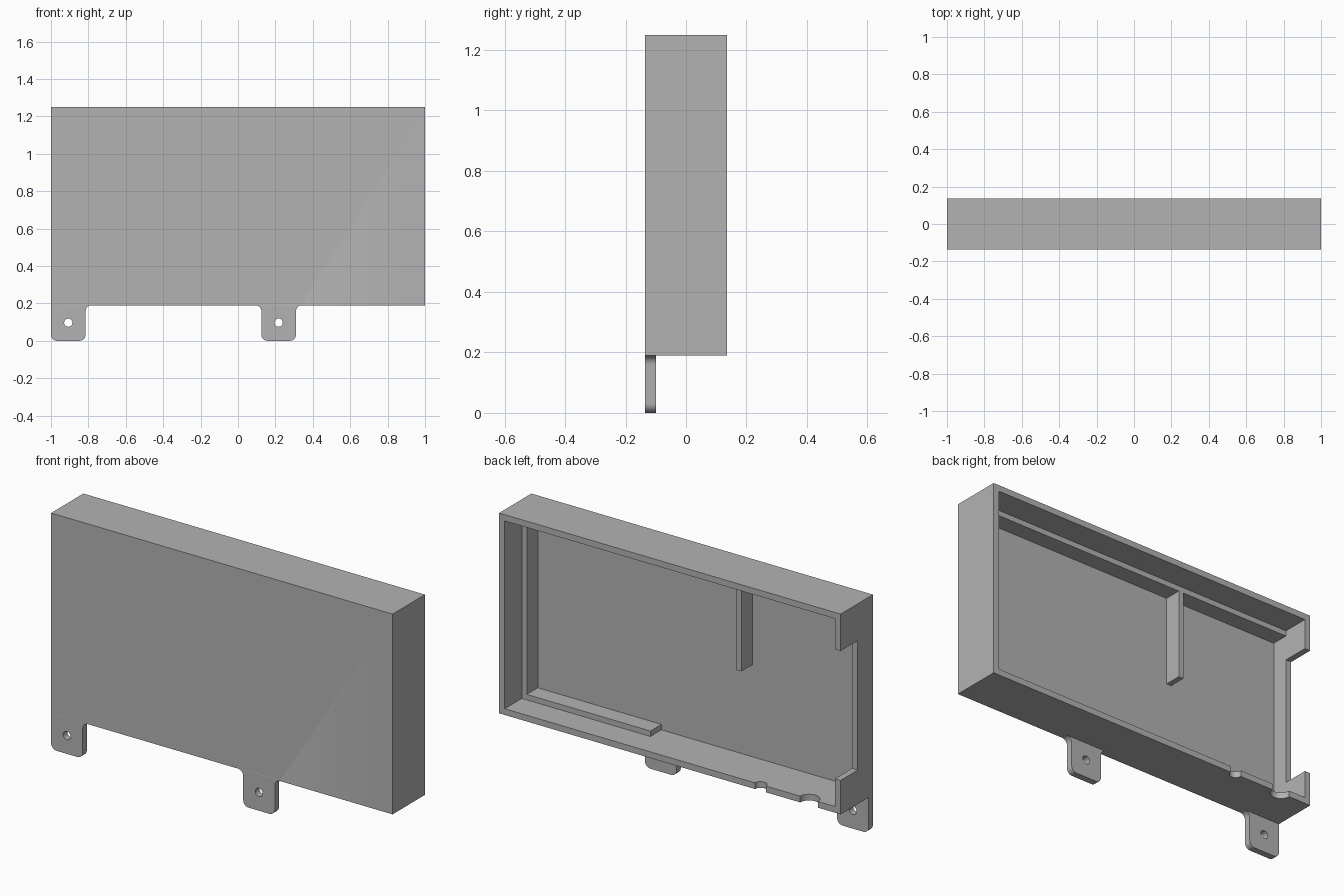
import bpy
from math import sin, cos, pi, radians

if "Cube" in bpy.data.objects:
    bpy.data.objects.remove(bpy.data.objects["Cube"])

# One plain grey
grey = bpy.data.materials.new("plain grey")
grey.use_nodes = True
colour = (0.45, 0.45, 0.45, 1)
grey.diffuse_color = colour
grey.node_tree.nodes["Principled BSDF"].inputs["Base Color"].default_value = colour

W, D = 1.0, 0.135                # half width, half depth
BOTTOM, TOP = 0.19, 1.25         # case height range
T = 0.033                        # wall thickness
FLOOR, LEDGE = -0.10, -0.008     # inside of panel, back of ledge


def select(obj):
    bpy.ops.object.select_all(action='DESELECT')
    obj.select_set(True)
    bpy.context.view_layer.objects.active = obj


def box(name, x, y, z):
    bpy.ops.mesh.primitive_cube_add(size=1)
    o = bpy.context.object
    o.name = name
    o.location = [(a + b) / 2 for a, b in (x, y, z)]
    o.scale = [b - a for a, b in (x, y, z)]
    bpy.ops.object.transform_apply(location=True, rotation=True, scale=True)
    return o


def arc(cx, cz, r, a, b, n=8):
    return [(cx + r * cos(radians(a + (b - a) * i / n)),
             cz + r * sin(radians(a + (b - a) * i / n))) for i in range(n + 1)]


def plate(name, loops, y0, y1):
    """Flat x-z outline (further loops are holes) given thickness along y."""
    curve = bpy.data.curves.new(name, 'CURVE')
    curve.dimensions = '2D'
    curve.fill_mode = 'BOTH'
    curve.extrude = (y1 - y0) / 2
    for loop in loops:
        s = curve.splines.new('POLY')
        s.points.add(len(loop) - 1)
        for p, (x, z) in zip(s.points, loop):
            p.co = (x, z, 0, 1)
        s.use_cyclic_u = True
    o = bpy.data.objects.new(name, curve)
    bpy.context.collection.objects.link(o)
    o.rotation_euler.x = pi / 2
    o.location.y = (y0 + y1) / 2
    select(o)
    bpy.ops.object.convert(target='MESH')
    o = bpy.context.object
    bpy.ops.object.transform_apply(location=True, rotation=True, scale=True)
    # Weld caps to sides
    bpy.ops.object.mode_set(mode='EDIT')
    bpy.ops.mesh.select_all(action='SELECT')
    bpy.ops.mesh.remove_doubles(threshold=0.0001)
    bpy.ops.mesh.normals_make_consistent(inside=False)
    bpy.ops.object.mode_set(mode='OBJECT')
    return o


def combine(target, tool, operation):
    select(target)
    m = target.modifiers.new(operation.lower(), 'BOOLEAN')
    m.operation, m.solver, m.object = operation, 'EXACT', tool
    bpy.ops.object.modifier_apply(modifier=m.name)
    bpy.data.objects.remove(tool)


def finish(o):
    o.data.materials.clear()
    o.data.materials.append(grey)
    select(o)
    bpy.ops.object.shade_smooth_by_angle(angle=radians(30))


# Open-backed case
case = box("case", (-W, W), (-D, D), (BOTTOM, TOP))
combine(case, box("cavity", (T - W, W - T), (FLOOR, 0.3), (BOTTOM + T, TOP - T)), 'DIFFERENCE')

# Opening in the right wall
combine(case, box("side_opening", (-1.2, -0.95), (LEDGE, 0.3), (0.37, 1.055)), 'DIFFERENCE')

# Half-round cable notches in the bottom wall
for x, r in ((-0.53, 0.032), (-0.815, 0.052)):
    bpy.ops.mesh.primitive_cylinder_add(vertices=32, radius=r, depth=0.1,
                                        location=(x, D, BOTTOM + T / 2))
    combine(case, bpy.context.object, 'DIFFERENCE')


# Mounting tabs with rounded feet, filleted roots and a screw hole
def tab(x0, x1, left_fillet):
    r = 0.032
    root = BOTTOM - r
    left = arc(x0 - r, root, r, 90, 0) if left_fillet else [(x0, BOTTOM)]
    outline = (left + arc(x0 + r, r, r, 180, 270) + arc(x1 - r, r, r, 270, 360)
               + arc(x1 + r, root, r, 180, 90))
    high = BOTTOM + 0.015
    outline += [(outline[-1][0], high), (outline[0][0], high)]
    hole = arc((x0 + x1) / 2, 0.097, 0.022, 0, 360, 24)[:-1]
    return plate("tab", [outline, hole], -D, FLOOR)


combine(case, tab(-W, -0.815, False), 'UNION')
combine(case, tab(0.125, 0.31, True), 'UNION')
finish(case)

# Inner ledge: along the bottom, up the left wall, across the top, with a hanging divider
w = 0.029
lo, hi, side = BOTTOM + T, TOP - T, W - T
outline = [(0.214, lo), (side, lo), (side, hi), (-side, hi), (-side, hi - w),
           (-0.29 - w, hi - w), (-0.29 - w, 0.71), (-0.29, 0.71), (-0.29, hi - w),
           (side - w, hi - w), (side - w, lo + w), (0.214, lo + w)]
finish(plate("inner_ledge", [outline], FLOOR, LEDGE))
